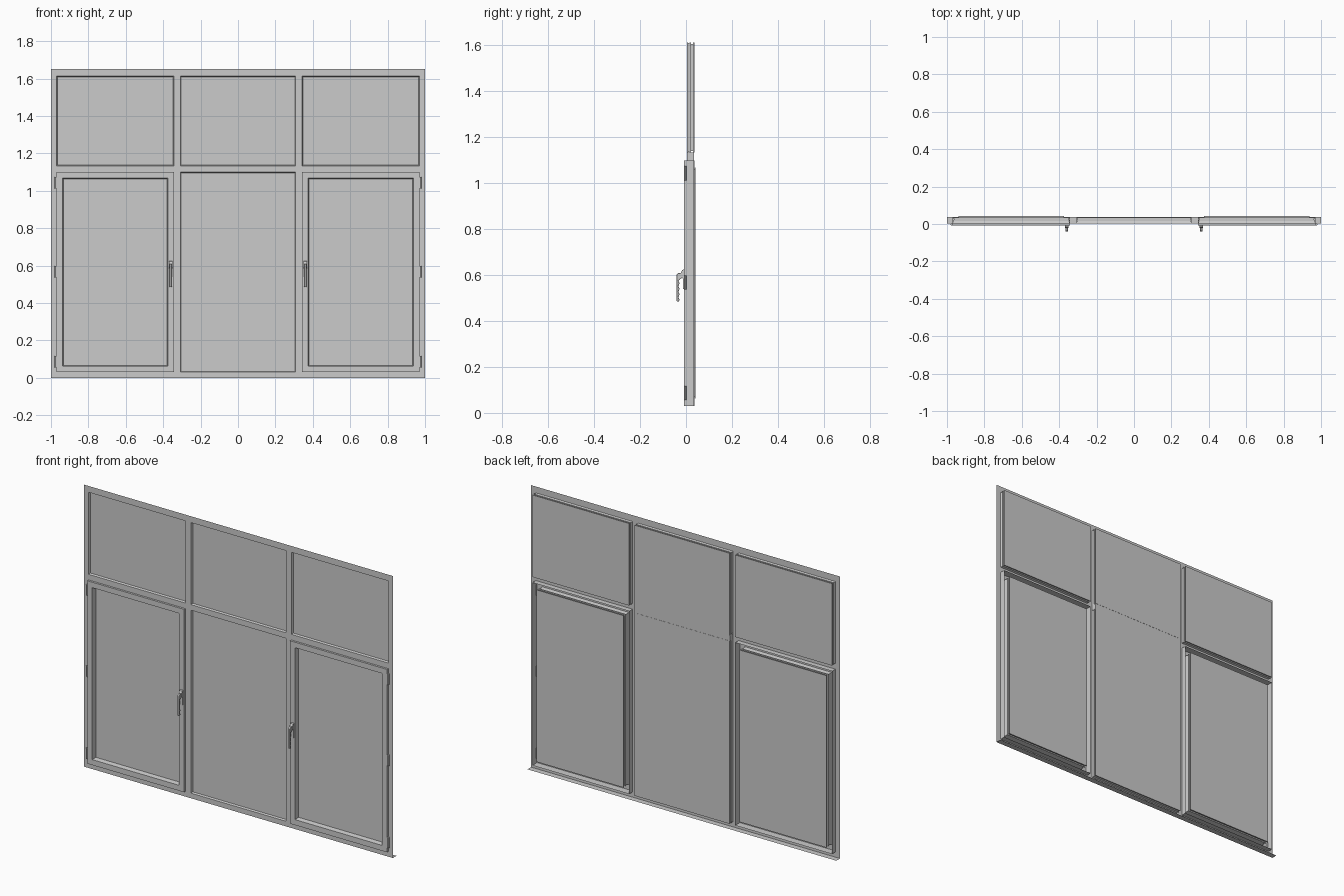
import bpy, bmesh, math

if "Cube" in bpy.data.objects:
    bpy.data.objects.remove(bpy.data.objects["Cube"])

# key grid lines of the frame
XS = [-1, -0.97, -0.343, -0.308, 0.308, 0.343, 0.97, 1]
ZS = [0, 0.03, 1.10, 1.133, 1.613, 1.65]
FRAME_Y = 0.004   # frame front sheet
SASH_Y = -0.008   # sash front face
BACK_Y = 0.036


def finish(name, bm, recalc=True):
    bmesh.ops.remove_doubles(bm, verts=bm.verts, dist=1e-5)
    if recalc:
        bmesh.ops.recalc_face_normals(bm, faces=bm.faces)
    me = bpy.data.meshes.new(name)
    bm.to_mesh(me)
    bm.free()
    ob = bpy.data.objects.new(name, me)
    bpy.context.collection.objects.link(ob)
    return ob


def quad(bm, pts):
    bm.faces.new([bm.verts.new(p) for p in pts])


def ring(rect, y):
    x0, x1, z0, z1 = rect
    return [(x0, y, z0), (x1, y, z0), (x1, y, z1), (x0, y, z1)]


def inset(rect, d):
    return (rect[0] + d, rect[1] - d, rect[2] + d, rect[3] - d)


def loft(name, rings, cap=False):
    """Rectangular rings (rect, y) joined into a sleeve, optionally closed."""
    bm = bmesh.new()
    loops = [ring(r, y) for r, y in rings]
    for a, b in zip(loops, loops[1:]):
        for i in range(4):
            j = (i + 1) % 4
            quad(bm, [a[i], a[j], b[j], b[i]])
    if cap:
        quad(bm, loops[0])
        quad(bm, loops[-1])
    return finish(name, bm)


def glazing(name, rect, y0, y1):
    """Two glass sheets held apart by a set-back spacer."""
    t = 0.006
    s = inset(rect, 0.007)
    loft(name, [(rect, y0), (rect, y0 + t), (s, y0 + t), (s, y1 - t),
                (rect, y1 - t), (rect, y1)], cap=True)


def extrude_x(name, profile, x, width):
    """Closed (y, z) profile extruded across x."""
    bm = bmesh.new()
    f = bm.faces.new([bm.verts.new((x - width / 2, y, z)) for y, z in profile])
    out = bmesh.ops.extrude_face_region(bm, geom=[f])
    bmesh.ops.translate(bm, vec=(width, 0, 0),
                        verts=[v for v in out["geom"] if isinstance(v, bmesh.types.BMVert)])
    return finish(name, bm)


# front sheet of the frame, with the openings left out
bm = bmesh.new()
for i in range(7):
    for k in range(5):
        if i in (1, 3, 5) and k in (1, 3):
            continue
        quad(bm, ring((XS[i], XS[i + 1], ZS[k], ZS[k + 1]), FRAME_Y))
bmesh.ops.remove_doubles(bm, verts=bm.verts, dist=1e-5)
bmesh.ops.dissolve_limit(bm, angle_limit=0.01, verts=bm.verts, edges=bm.edges)
finish("frame_face", bm, recalc=False)

# flat sill under the frame
bm = bmesh.new()
quad(bm, [(-1, FRAME_Y, 0), (1, FRAME_Y, 0), (1, 0.038, 0), (-1, 0.038, 0)])
finish("sill", bm, recalc=False)

# fixed panes: three above, one in the lower middle
for name, i, k in (("upper_left", 1, 3), ("upper_middle", 3, 3),
                   ("upper_right", 5, 3), ("lower_middle", 3, 1)):
    rect = (XS[i], XS[i + 1], ZS[k], ZS[k + 1])
    gl = inset(rect, 0.004)
    loft(name + "_bead", [(rect, FRAME_Y), (gl, 0.016)])
    glazing(name + "_glass", rect, 0.016, BACK_Y)

# middle transom fills the gap between the two middle panes
t = (XS[3], XS[4], ZS[2], ZS[3])
loft("middle_transom", [(t, FRAME_Y + 0.001), (t, BACK_Y - 0.001)], cap=True)

# opening sashes with hinges and handles
for side, s in (("left", -1), ("right", 1)):
    xa, xb = sorted((s * 0.97, s * 0.343))
    outer = (xa, xb, ZS[1], ZS[2])
    inner = inset(outer, 0.032)
    glass = inset(inner, 0.005)
    # open-backed sash: outer wall, front face, sloped bead
    loft(side + "_sash", [(outer, BACK_Y - 0.001), (outer, SASH_Y),
                          (inner, SASH_Y), (glass, 0.018)])
    glazing(side + "_sash_glass", inner, 0.018, 0.042)

    for n, z in enumerate((0.087, 0.568, 1.043)):
        prof = [(FRAME_Y - 0.004 + 0.006 * math.cos(a) - 0.003, 0)
                for a in (0,)]
        bm = bmesh.new()
        bmesh.ops.create_cone(bm, cap_ends=True, segments=10, radius1=0.006,
                              radius2=0.006, depth=0.062)
        bmesh.ops.translate(bm, verts=bm.verts, vec=(s * 0.975, -0.003, z))
        finish(f"{side}_hinge_{n + 1}", bm)

    # handle: base plate, neck and lever with a finger-grip back
    hx = s * 0.359
    extrude_x(side + "_handle_base",
              [(SASH_Y, 0.54), (-0.013, 0.54), (-0.013, 0.585), (-0.022, 0.59),
               (-0.022, 0.612), (-0.016, 0.622), (SASH_Y, 0.625)], hx, 0.018)
    front = [(-0.018, 0.61), (-0.034, 0.609), (-0.041, 0.602), (-0.041, 0.488), (-0.038, 0.484)]
    grip = [(-0.0305 + 0.0025 * math.sin(n * math.pi / 2), 0.486 + n * 0.006)
            for n in range(16)]
    lever = extrude_x(side + "_handle_lever", front + grip + [(-0.018, 0.588)], hx, 0.012)
    bev = lever.modifiers.new("bevel", "BEVEL")
    bev.width = 0.0015
    bev.segments = 1
